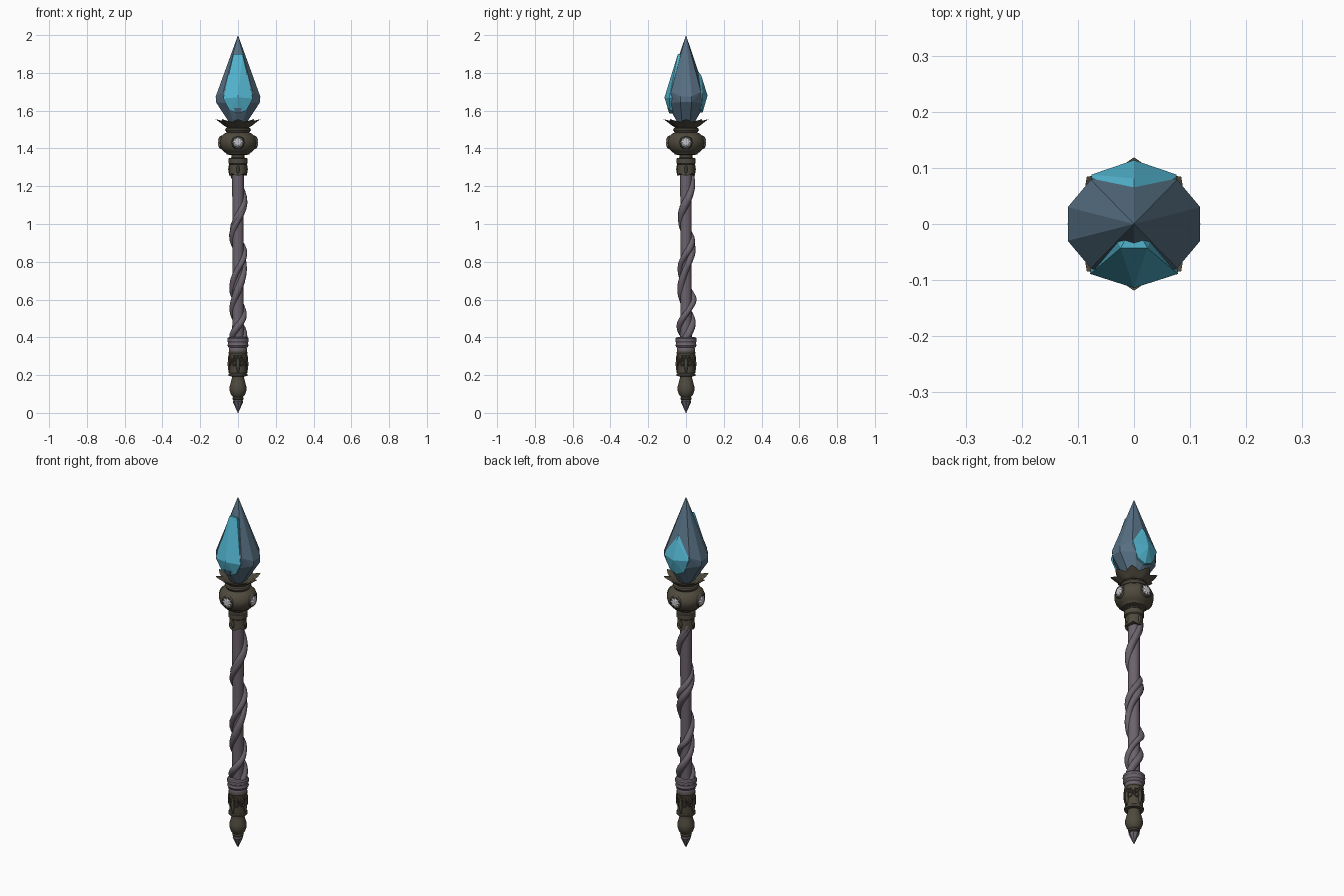
import bpy, bmesh, math
from mathutils import Vector, Matrix

if "Cube" in bpy.data.objects:
    bpy.data.objects.remove(bpy.data.objects["Cube"])
pi = math.pi

def mat(name, col):
    m = bpy.data.materials.new(name)
    m.diffuse_color = (*col, 1)
    m.use_nodes = True
    m.node_tree.nodes["Principled BSDF"].inputs["Base Color"].default_value = m.diffuse_color
    return m

BRONZE = mat("dark_bronze", (0.078, 0.068, 0.047))
WOOD = mat("mauve_wood", (0.15, 0.125, 0.15))
BLUE = mat("slate_blue", (0.095, 0.16, 0.225))
CYAN = mat("glow_cyan", (0.085, 0.46, 0.62))
WHITE = mat("pale_gem", (0.55, 0.55, 0.57))

def finish(name, bm, m, smooth=True, angle=35):
    bmesh.ops.recalc_face_normals(bm, faces=bm.faces)
    me = bpy.data.meshes.new(name)
    bm.to_mesh(me)
    bm.free()
    me.materials.append(m)
    o = bpy.data.objects.new(name, me)
    bpy.context.collection.objects.link(o)
    if smooth:
        bpy.ops.object.select_all(action='DESELECT')
        o.select_set(True)
        bpy.context.view_layer.objects.active = o
        bpy.ops.object.shade_smooth_by_angle(angle=math.radians(angle))
    return o

def skin(rings, caps=True, closed=True):
    """Bridge equal-length loops of points."""
    bm = bmesh.new()
    vs = [[bm.verts.new(p) for p in r] for r in rings]
    n = len(vs[0])
    for a, b in zip(vs, vs[1:]):
        for i in range(n if closed else n - 1):
            j = (i + 1) % n
            bm.faces.new((a[i], a[j], b[j], b[i]))
    if caps:
        bm.faces.new(vs[0][::-1])
        bm.faces.new(vs[-1])
    return bm

def lathe(name, prof, m, n=28):
    finish(name, skin([[(r * math.cos(2*pi*i/n), r * math.sin(2*pi*i/n), z)
                        for i in range(n)] for r, z in prof]), m)

def tube(name, pts, rad, m, n=10):
    rings = []
    for k, p in enumerate(pts):
        t = (pts[min(k+1, len(pts)-1)] - pts[max(k-1, 0)]).normalized()
        u = t.cross(Vector((p.x, p.y, 0)).normalized()).normalized()
        v = t.cross(u)
        rings.append([p + rad(k/(len(pts)-1)) * (u*math.cos(2*pi*i/n) + v*math.sin(2*pi*i/n))
                      for i in range(n)])
    finish(name, skin(rings), m, angle=60)

def hull(name, pts, m):
    bm = bmesh.new()
    for p in pts:
        bm.verts.new(p)
    r = bmesh.ops.convex_hull(bm, input=bm.verts)
    bmesh.ops.delete(bm, geom=[v for v in r['geom_interior'] if isinstance(v, bmesh.types.BMVert)], context='VERTS')
    finish(name, bm, m, smooth=False)

def polar(r, a, z):
    return Vector((r*math.cos(a), r*math.sin(a), z))

# foot: spike and pommel
lathe("foot_spike", [(0.001, 0), (0.026, 0.055), (0.028, 0.06), (0.02, 0.072)], WOOD, 8)
lathe("pommel", [(0.018, 0.066), (0.028, 0.07), (0.03, 0.078), (0.026, 0.084), (0.038, 0.098),
                 (0.045, 0.12), (0.044, 0.14), (0.036, 0.17), (0.031, 0.19), (0.033, 0.2)], BRONZE)

# lower collar with raised rims and scroll ornament
lathe("lower_collar", [(0.03, 0.193), (0.049, 0.195), (0.05, 0.206), (0.045, 0.21), (0.045, 0.255),
                       (0.047, 0.262), (0.047, 0.31), (0.05, 0.318), (0.046, 0.33), (0.03, 0.332)], BRONZE)
for k in range(4):
    a0 = -pi/2 + k*pi/2
    for s in (-1, 1):
        pts = []
        for i in range(22):
            t = i/21
            q = t*3*pi
            w = 0.026*(1 - 0.75*t)
            pts.append(polar(0.048, a0 + s*(0.37 - w*math.cos(q)/0.048*0.7), 0.272 + w*math.sin(q)*1.2))
        tube("lower_scroll", pts, lambda t: 0.0055 - 0.002*t, BRONZE, 6)
    tube("lower_leaf", [polar(0.046, a0, 0.21 + 0.1*i/8) for i in range(9)],
         lambda t: 0.003 + 0.007*math.sin(pi*t), BRONZE, 6)

# wooden ringed band above the collar
lathe("shaft_band", [(0.03, 0.318), (0.046, 0.322), (0.049, 0.338), (0.046, 0.345), (0.053, 0.35),
                     (0.056, 0.358), (0.052, 0.367), (0.052, 0.372), (0.057, 0.38),
                     (0.056, 0.394), (0.05, 0.4), (0.028, 0.402)], WOOD)

# shaft and its two twisting vines
lathe("shaft", [(0.031, 0.33), (0.029, 0.8), (0.031, 1.28)], WOOD, 20)

def vine(name, a_ref, z_ref, pitch, rad, bulge):
    pts = []
    for i in range(101):
        z = 0.39 + 0.89*i/100
        a = a_ref + 2*pi*(z - z_ref)/pitch + 0.25*math.sin(z*13)
        r = 0.029 + 0.003*math.sin(z*17) + bulge*math.exp(-((z - 0.605)/0.04)**2)
        pts.append(polar(r, a, z))
    tube(name, pts, lambda t: rad + 0.002*math.sin(t*25), WOOD, 12)

vine("vine_a", pi, 0.57, 0.37, 0.0185, 0)
vine("vine_b", pi/2, 0.605, 0.30, 0.0165, 0.014)

# upper collar with pointed lower edge
n = 48
def tooth(i):
    return 0.012*abs(math.cos(2*pi*i/n*2))
finish("upper_collar", skin([[polar(r, 2*pi*i/n, z - (tooth(i) if k < 2 else 0)) for i in range(n)]
       for k, (r, z) in enumerate([(0.035, 1.268), (0.047, 1.268), (0.045, 1.285), (0.044, 1.315),
                                   (0.05, 1.32), (0.05, 1.346), (0.046, 1.35), (0.033, 1.351)])]), BRONZE)
for k in range(4):
    a = -pi/2 + k*pi/2
    tube("upper_collar_leaf", [polar(0.045, a + 0.5*s, 1.262 + 0.055*i/6) for s in (0,) for i in range(7)],
         lambda t: 0.002 + 0.006*math.sin(pi*t), BRONZE, 6)

# head: neck, round bulb and ringed throat
lathe("head_bulb", [(0.033, 1.34), (0.034, 1.364), (0.06, 1.368), (0.064, 1.376), (0.076, 1.383),
                    (0.092, 1.402), (0.099, 1.425), (0.099, 1.442), (0.09, 1.464), (0.074, 1.478),
                    (0.06, 1.484), (0.064, 1.49), (0.069, 1.497), (0.066, 1.506), (0.057, 1.51),
                    (0.057, 1.516), (0.04, 1.52)], BRONZE, 36)

# four star gems, each in a round setting
for k in range(4):
    a = -pi/2 + k*pi/2
    M = Matrix.Rotation(a, 4, 'Z') @ Matrix.Translation((0.096, 0, 1.432)) @ Matrix.Rotation(pi/2, 4, 'Y')
    bm = skin([[(r*math.cos(i*pi/12), r*math.sin(i*pi/12), z) for i in range(24)]
               for r, z in [(0.037, -0.022), (0.036, -0.006), (0.031, 0.002), (0.025, 0.0)]])
    bm.transform(M)
    finish("gem_setting", bm, BRONZE)
    def star(s, z):
        return [(s*(0.03 if i % 2 == 0 else 0.022)*math.cos(i*pi/8),
                 s*(0.03 if i % 2 == 0 else 0.022)*math.sin(i*pi/8), z) for i in range(16)]
    bm = skin([star(1, -0.004), star(1, 0.003), star(0.55, 0.009)])
    bm.transform(M)
    finish("star_gem", bm, WHITE, smooth=False)

# flared petal cup, eight pointed tips
n = 64
def petal_ring(r, z, dr, dz):
    out = []
    for i in range(n):
        c = 1 - abs(((i/8 + 0.5) % 1) - 0.5)*2
        out.append(polar(r + dr*c, 2*pi*i/n, z + dz*c))
    return out
finish("petal_cup", skin([petal_ring(0.045, 1.51, 0, 0), petal_ring(0.06, 1.512, 0, 0),
                          petal_ring(0.07, 1.522, 0.006, 0), petal_ring(0.083, 1.533, 0.016, 0.007),
                          petal_ring(0.09, 1.538, 0.029, 0.017), petal_ring(0.08, 1.54, 0.018, 0.01),
                          petal_ring(0.06, 1.53, 0.004, 0), petal_ring(0.04, 1.524, 0, 0)]), BRONZE)

# outer crystal
pts = [(0, 0, 2.0)]
for sx in (-1, 1):
    for sy in (-1, 1):
        pts += [(sx*0.077, sy*0.079, 1.70), (sx*0.118, sy*0.03, 1.675), (sx*0.117, sy*0.03, 1.645),
                (sx*0.06, sy*0.085, 1.64), (sx*0.038, sy*0.02, 1.525), (sx*0.02, sy*0.038, 1.525)]
pts += [(0, -0.105, 1.69), (0, 0.105, 1.69), (0, -0.098, 1.63), (0, 0.098, 1.63)]
hull("crystal", pts, BLUE)

# glowing core that breaks through the front and back facets
core = [(0, 0, 1.9), (0, -0.114, 1.67), (0, -0.088, 1.585), (0, 0.114, 1.68), (0, 0.088, 1.59), (0, 0.081, 1.785)]
for s in (-1, 1):
    core += [(s*0.024, -0.043, 1.9), (s*0.078, -0.089, 1.665), (s*0.045, -0.084, 1.6),
             (s*0.076, 0.088, 1.685), (s*0.045, 0.084, 1.61)]
hull("crystal_core", core, CYAN)

# small pale chip low on the front facet
hull("crystal_chip", [(x, y, z) for x, z in ((-0.022, 1.615), (0.02, 1.615), (0.014, 1.588), (-0.014, 1.588))
                      for y in ((-0.099, -0.092) if z > 1.6 else (-0.09, -0.084))], BLUE)
